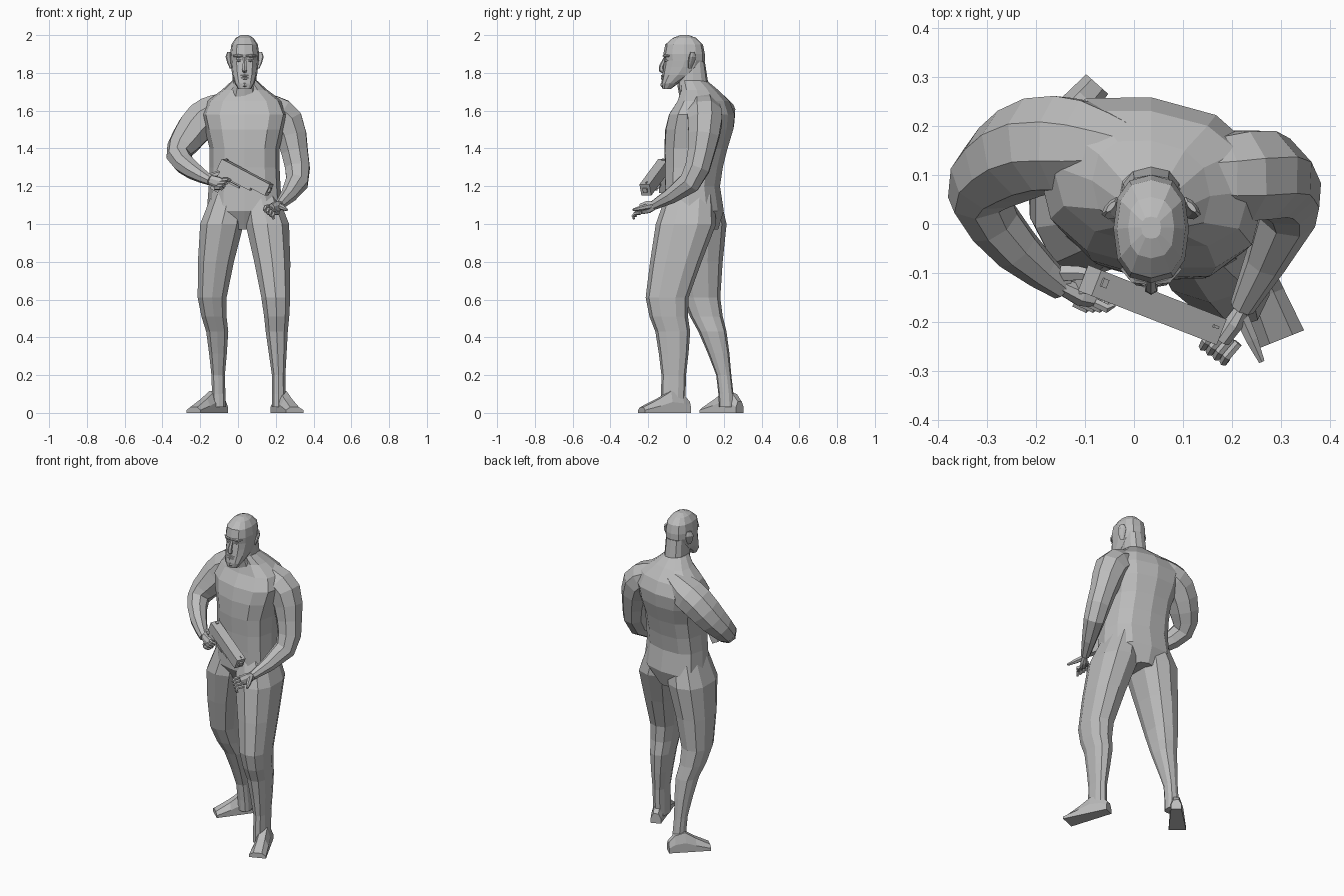
import bpy
import bmesh
from math import cos, sin, pi, copysign
from mathutils import Vector

cube = bpy.data.objects.get("Cube")
if cube:
    bpy.data.objects.remove(cube)

GREY = (0.5, 0.5, 0.5, 1)
material = bpy.data.materials.new("plain_grey")
material.use_nodes = True
material.diffuse_color = GREY
material.node_tree.nodes["Principled BSDF"].inputs["Base Color"].default_value = GREY

MID = 0.035
UP = Vector((0, 0, 1))


def skin(name, rings):
    """Join rings of points into a closed flat-shaded tube."""
    bm = bmesh.new()
    loops = [[bm.verts.new(point) for point in ring] for ring in rings]
    count = len(loops[0])
    for lower, upper in zip(loops, loops[1:]):
        for i in range(count):
            j = (i + 1) % count
            bm.faces.new((lower[i], lower[j], upper[j], upper[i]))
    bm.faces.new(loops[0][::-1])
    bm.faces.new(loops[-1])
    bmesh.ops.recalc_face_normals(bm, faces=bm.faces)
    mesh = bpy.data.meshes.new(name)
    bm.to_mesh(mesh)
    bm.free()
    mesh.materials.append(material)
    obj = bpy.data.objects.new(name, mesh)
    bpy.context.collection.objects.link(obj)


def refine(rows):
    """Add one rounded row between each pair of neighbours."""
    rows = [Vector(row) for row in rows]
    result = [rows[0]]
    for i in range(len(rows) - 1):
        before, after = rows[max(i - 1, 0)], rows[min(i + 2, len(rows) - 1)]
        result.append((9 * (rows[i] + rows[i + 1]) - before - after) / 16)
        result.append(rows[i + 1])
    return result


def section(x, y, z, half_width, half_depth, sides, twist=0):
    """Rounded horizontal outline; twist moves the sides along y."""
    ring = []
    for i in range(sides):
        angle = 2 * pi * i / sides + pi / 2
        c, s = cos(angle), sin(angle)
        dx = copysign(abs(c) ** 0.8, c) * half_width
        dy = copysign(abs(s) ** 0.8, s) * half_depth
        ring.append((x + dx, y + dy + twist * dx, z))
    return ring


def stack(name, levels, twist=0):
    """Sections about the middle: half width, front, back, height."""
    skin(name, [section(MID, (front + back) / 2, z, half, (back - front) / 2, 12, twist)
                for half, front, back, z in levels])


def limb(name, path, radii, sides=8, flat=1.0):
    """Tube along a path with one radius per point."""
    points = [Vector(point) for point in path]
    across, rings = None, []
    for i, point in enumerate(points):
        ahead = points[min(i + 1, len(points) - 1)]
        along = (ahead - points[max(i - 1, 0)]).normalized()
        if across is None:
            across = along.cross(UP)
            if across.length < 0.1:
                across = Vector((1, 0, 0))
        across = (across - along * across.dot(along)).normalized()
        other = across.cross(along)
        radius = radii[i] / cos(pi / sides)
        angles = [2 * pi * (k + 0.5) / sides for k in range(sides)]
        rings.append([point + across * (cos(a) * radius * flat) + other * (sin(a) * radius)
                      for a in angles])
    skin(name, rings)


def ridge(name, x, y, z, half, radius, sweep=0):
    """Small spindle across the face; sweep carries its outer end back."""
    centre, reach = Vector((x, y, z)), Vector((half, sweep / 2, 0))
    back = Vector((0, abs(half) / 3, 0))
    path = (centre - reach + back, centre, centre + reach + back)
    limb(name, path, (radius / 2, radius, radius / 2), sides=6)


def arm(name, rows):
    """Rounded arm from rows of x, y, z, radius."""
    rows = refine(rows)
    limb(name, [row[:3] for row in rows], [row[3] for row in rows])


def leg(name, joints, ankle_depth):
    """Leg tapering evenly from hip to ankle, and closing inside the pelvis."""
    rings = []
    for x, y, z in refine(joints):
        f = min(max((z - 0.2) / 0.8, 0), 1)
        closing = 1 - 2 * max(z - 1.05, 0)
        half_width = (0.037 + 0.083 * f) * closing
        half_depth = (ankle_depth + (0.16 - ankle_depth) * f) * closing
        rings.append(section(x, y, z, half_width, half_depth, 10))
    skin(name, rings)


def foot(name, heel, toe):
    """Foot widening from heel to toe with a flat sole."""
    heel, toe = Vector((*heel, 0)), Vector((*toe, 0))
    side = (toe - heel).normalized().cross(UP)
    rings = []
    for t, height in ((0, 0.06), (0.15, 0.1), (0.4, 0.115), (0.65, 0.075), (1, 0.03)):
        half = 0.03 + 0.02 * t
        outline = ((-1, 0), (-1, 0.5), (-0.5, 1), (0.5, 1), (1, 0.5), (1, 0))
        rings.append([heel.lerp(toe, t) + side * (a * half) + UP * (b * height)
                      for a, b in outline])
    skin(name, rings)


def finger(name, base, reach, curl, radius=0.009):
    """Two straight joints and a curled tip."""
    base, reach, curl = Vector(base), Vector(reach), Vector(curl)
    path = (base, base + reach, base + reach + curl / 2, base + reach / 2 + curl)
    limb(name, path, (radius, radius, radius * 0.9, radius * 0.6), sides=6)


# Torso and neck
stack("torso", [
    (0.07, -0.06, 0.17, 0.97), (0.2, -0.115, 0.2, 1.07), (0.19, -0.11, 0.18, 1.2),
    (0.185, -0.11, 0.195, 1.3), (0.185, -0.115, 0.22, 1.4), (0.21, -0.11, 0.25, 1.5),
    (0.23, -0.09, 0.258, 1.58), (0.2, -0.045, 0.23, 1.65), (0.12, -0.025, 0.17, 1.71),
    (0.065, -0.03, 0.11, 1.76)], twist=-0.13)
stack("neck", [(0.09, -0.03, 0.15, 1.65), (0.065, -0.045, 0.12, 1.73),
               (0.06, -0.03, 0.1, 1.86)])

# Head
stack("head", [
    (0.034, -0.125, -0.08, 1.715), (0.053, -0.13, -0.04, 1.745), (0.066, -0.125, 0.04, 1.79),
    (0.071, -0.12, 0.085, 1.83), (0.075, -0.115, 0.1, 1.865), (0.077, -0.12, 0.1, 1.9),
    (0.07, -0.11, 0.09, 1.95), (0.047, -0.07, 0.055, 1.985), (0.02, -0.03, 0.015, 2)])
limb("nose", [(MID, -0.11, 1.88), (MID, -0.13, 1.835), (MID, -0.13, 1.815),
              (MID, -0.12, 1.805)], (0.007, 0.011, 0.013, 0.008), sides=6)
ridge("upper_lip", MID, -0.126, 1.784, 0.026, 0.006)
ridge("lower_lip", MID, -0.126, 1.771, 0.024, 0.007)
ridge("chin", MID, -0.121, 1.737, 0.028, 0.013)
for label, s in (("left", 1), ("right", -1)):
    ridge(label + "_brow", MID + s * 0.034, -0.113, 1.89, s * 0.026, 0.008, sweep=0.03)
    ridge(label + "_eye", MID + s * 0.032, -0.107, 1.866, s * 0.016, 0.007, sweep=0.015)
    ear = [(MID + s * out, y, z) for out, y, z in (
        (0.071, 0.02, 1.825), (0.077, 0.025, 1.85), (0.083, 0.035, 1.885),
        (0.082, 0.035, 1.91))]
    limb(label + "_ear", ear, (0.004, 0.007, 0.009, 0.005), flat=2.6)

# Legs, the left one forward
leg("left_leg", [(0.09, 0.03, 1.25), (0.155, 0, 1), (0.2, -0.1, 0.61), (0.205, -0.07, 0.43),
                 (0.215, -0.065, 0.2), (0.215, -0.07, 0.03)], ankle_depth=0.065)
leg("right_leg", [(-0.02, 0.05, 1.25), (-0.085, 0.055, 1), (-0.137, 0.08, 0.61),
                  (-0.11, 0.14, 0.43), (-0.105, 0.2, 0.2), (-0.1, 0.215, 0.03)],
    ankle_depth=0.04)
foot("left_foot", heel=(0.2, 0.015), toe=(0.3, -0.235))
foot("right_foot", heel=(-0.075, 0.285), toe=(-0.235, 0.105))

# Arms from the neck side over the shoulder to the wrist
arm("left_arm", [(0.06, 0.1, 1.66, 0.05), (0.17, 0.095, 1.6, 0.085), (0.255, 0.1, 1.54, 0.09),
                 (0.3, 0.08, 1.38, 0.07), (0.312, 0.02, 1.22, 0.058),
                 (0.22, -0.17, 1.1, 0.024)])
arm("right_arm", [(0, 0.15, 1.66, 0.05), (-0.1, 0.16, 1.6, 0.09), (-0.19, 0.16, 1.55, 0.095),
                  (-0.27, 0.12, 1.45, 0.082), (-0.315, 0.055, 1.36, 0.06),
                  (-0.24, -0.05, 1.285, 0.046), (-0.145, -0.13, 1.23, 0.025)])

# Left hand, open with curled fingers
limb("left_palm", [(0.225, -0.165, 1.1), (0.205, -0.2, 1.09), (0.18, -0.235, 1.08)],
     (0.022, 0.032, 0.028), flat=0.6)
limb("left_thumb", [(0.22, -0.19, 1.095), (0.24, -0.235, 1.085), (0.26, -0.28, 1.075)],
     (0.014, 0.012, 0.006), sides=6)
for i in range(4):
    finger("left_finger", (0.17 + i * 0.014, -0.212 - i * 0.01, 1.095 - i * 0.012),
           reach=(-0.024, -0.028, -0.004), curl=(-0.01, -0.02, -0.03))

# Right hand around the grip
limb("right_palm", [(-0.15, -0.125, 1.235), (-0.11, -0.145, 1.22), (-0.07, -0.155, 1.21)],
     (0.024, 0.03, 0.024), flat=0.7)
limb("right_thumb", [(-0.145, -0.1, 1.25), (-0.11, -0.1, 1.265), (-0.07, -0.105, 1.275)],
     (0.016, 0.014, 0.008), sides=6)
for i in range(4):
    finger("right_finger", (-0.08 - i * 0.014, -0.16, 1.235 - i * 0.015),
           reach=(0.025, -0.012, 0), curl=(0.02, 0.015, -0.006))

# Pistol held across the body
REAR, MUZZLE = Vector((-0.09, -0.115, 1.315)), Vector((0.165, -0.215, 1.18))
DROP = Vector((-0.1, 0, -0.18)).normalized()


def pistol_bar(name, start, end, drop, radius, flat):
    """Square bar parallel to the barrel, set below its axis."""
    path = [REAR.lerp(MUZZLE, t) + DROP * drop for t in (start, end)]
    limb(name, path, (radius, radius), sides=4, flat=flat)


pistol_bar("pistol_slide", 0, 1, 0, 0.033, 0.85)
pistol_bar("pistol_frame", 0.08, 0.7, 0.035, 0.014, 1.2)
pistol_bar("pistol_muzzle", 0.98, 1.03, 0, 0.012, 1)
pistol_bar("rear_sight", 0.03, 0.07, -0.034, 0.006, 1.5)
pistol_bar("front_sight", 0.92, 0.96, -0.034, 0.005, 0.6)
pistol_bar("trigger_guard", 0.3, 0.5, 0.062, 0.005, 1.6)
grip = REAR.lerp(MUZZLE, 0.12) + DROP * 0.03
limb("pistol_grip", [grip, grip + DROP * 0.11], (0.022, 0.024), sides=4, flat=0.7)
